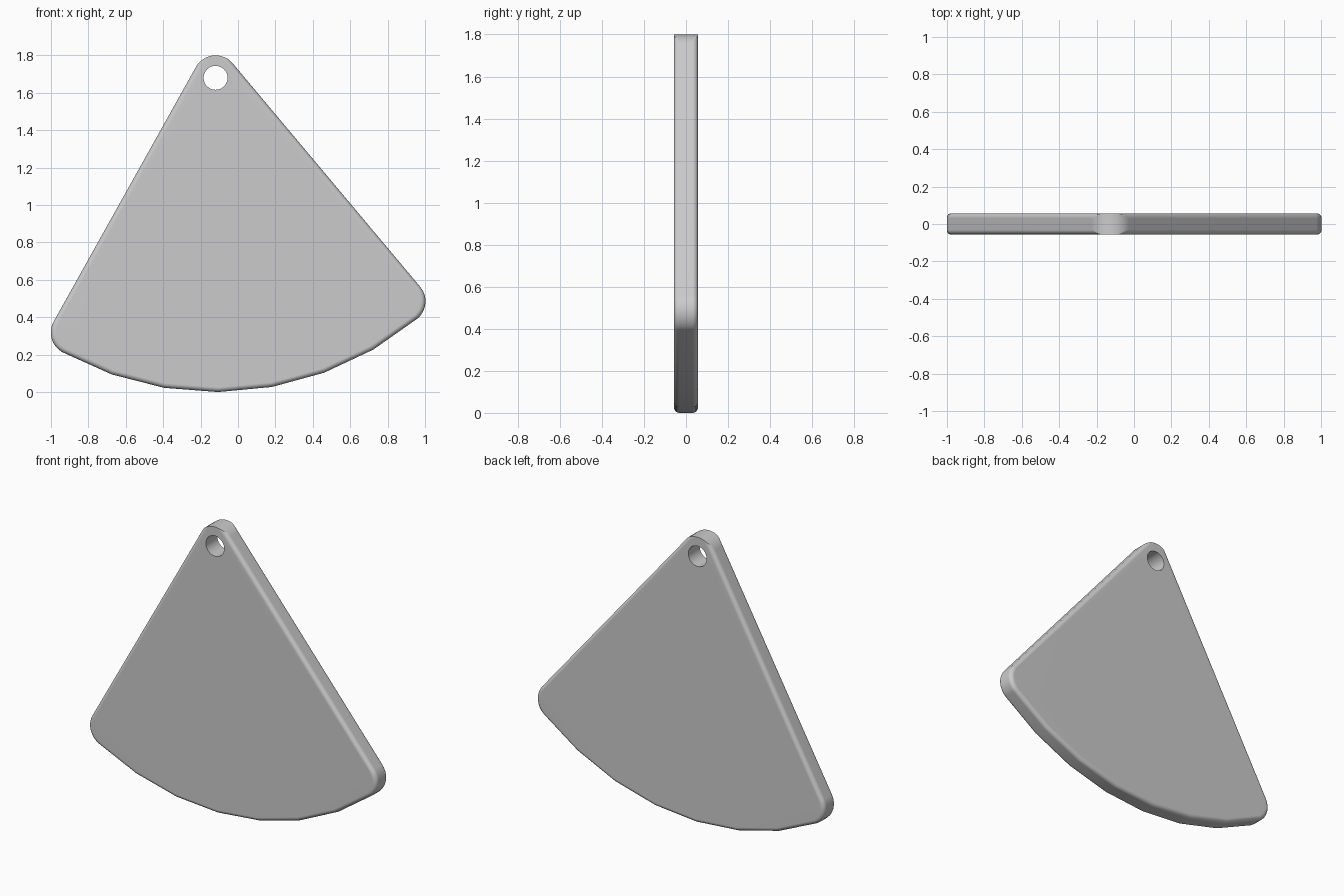
import bpy, bmesh
from math import radians, sin, cos, acos, pi

default = bpy.data.objects.get("Cube")
if default:
    bpy.data.objects.remove(default, do_unlink=True)

# Main dimensions, measured from the pivot hole
PIVOT_X, PIVOT_Z = -0.12, 1.68
TIP_R = 0.12
HOLE_R = 0.064
SWING_R = 1.68
HALF_DEPTH = 0.057
FILLET = 0.025
FILLET_STEPS = 5
RIGHT, LEFT = radians(40), radians(29.2)


def arc(cx, cz, r, start, end, steps):
    """Points along an arc, both ends included."""
    angles = [start + (end - start) * i / steps for i in range(steps + 1)]
    return [(cx + r * cos(a), cz + r * sin(a)) for a in angles]


def outline(inset):
    """Sector outline shrunk by inset, while the round tip keeps its radius."""
    trim = acos((TIP_R - inset) / TIP_R)
    reach = SWING_R - TIP_R
    low_left, low_right = 1.5 * pi - LEFT, 1.5 * pi + RIGHT
    corner_r = TIP_R - inset
    points = arc(0, 0, TIP_R, RIGHT + trim, pi - LEFT - trim, 10)
    points += arc(reach * cos(low_left), reach * sin(low_left),
                  corner_r, pi - LEFT, low_left, 8)
    points += arc(0, 0, SWING_R - inset, low_left, low_right, 7)[1:-1]
    points += arc(reach * cos(low_right), reach * sin(low_right),
                  corner_r, low_right, 2 * pi + RIGHT, 8)
    return points


def add_ring(bm, points, y):
    return [bm.verts.new((PIVOT_X + x, y, PIVOT_Z + z)) for x, z in points]


def bridge(bm, a, b):
    n = len(a)
    for i in range(n):
        j = (i + 1) % n
        bm.faces.new((a[i], a[j], b[j], b[i]))


def ring_edges(bm, ring):
    return [bm.edges.get((ring[i - 1], ring[i])) for i in range(len(ring))]


# Rounded edge as (inset, y) layers from the front face to the back face
half = []
for i in range(FILLET_STEPS + 1):
    t = 0.5 * pi * i / FILLET_STEPS
    half.append((FILLET * (1 - cos(t)), HALF_DEPTH - FILLET + FILLET * sin(t)))
layers = [(d, -y) for d, y in reversed(half)] + half

bm = bmesh.new()
rings = [add_ring(bm, outline(d), y) for d, y in layers]
for a, b in zip(rings, rings[1:]):
    bridge(bm, a, b)

# Pivot hole wall
hole_points = arc(0, 0, HOLE_R, 0, 2 * pi, 32)[:-1]
holes = [add_ring(bm, hole_points, y) for y in (-HALF_DEPTH, HALF_DEPTH)]
bridge(bm, holes[1], holes[0])

# Flat front and back faces around the hole
for rim, hole in ((rings[0], holes[0]), (rings[-1], holes[1])):
    bmesh.ops.triangle_fill(bm, use_beauty=True,
                            edges=ring_edges(bm, rim) + ring_edges(bm, hole))
bmesh.ops.recalc_face_normals(bm, faces=bm.faces)

mesh = bpy.data.meshes.new("sector_plate")
bm.to_mesh(mesh)
bm.free()
plate = bpy.data.objects.new("sector_plate", mesh)
bpy.context.collection.objects.link(plate)

# Smooth fillets with crisp rims and flat faces
bpy.ops.object.select_all(action='DESELECT')
plate.select_set(True)
bpy.context.view_layer.objects.active = plate
bpy.ops.object.shade_smooth_by_angle(angle=radians(35))
weighted = plate.modifiers.new("flat_face_normals", 'WEIGHTED_NORMAL')
weighted.keep_sharp = True
